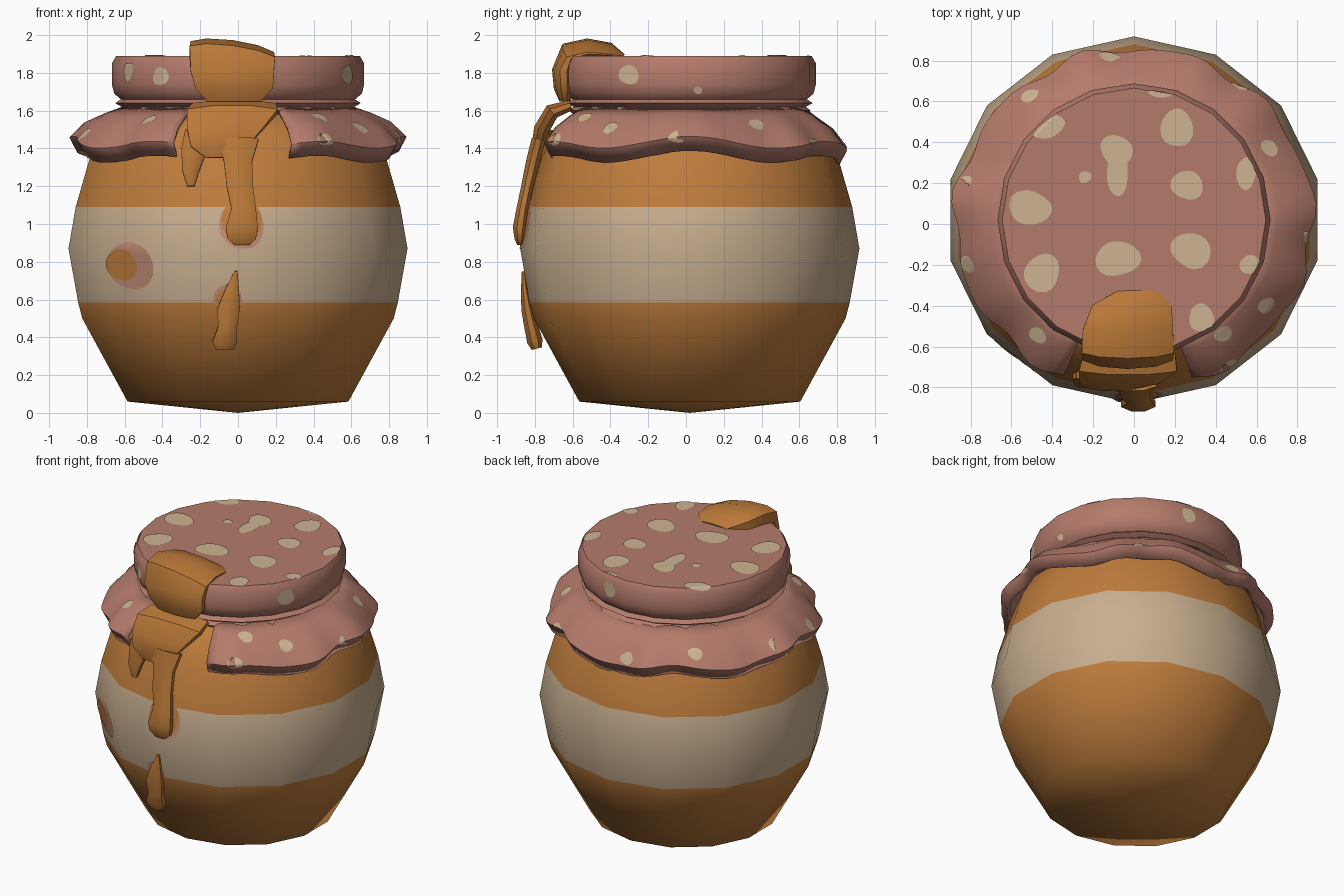
import bpy, bmesh, math
from math import sin, cos, pi, radians
from mathutils import Vector

cube = bpy.data.objects.get("Cube")
if cube:
    bpy.data.objects.remove(cube)


def material(name, *rgb):
    lin = [((c / 255 + 0.055) / 1.055) ** 2.4 for c in rgb] + [1]
    m = bpy.data.materials.new(name)
    m.use_nodes = True
    m.diffuse_color = lin
    bsdf = m.node_tree.nodes["Principled BSDF"]
    bsdf.inputs["Base Color"].default_value = lin
    bsdf.inputs["Roughness"].default_value = 0.8
    return m


amber = material("amber glaze", 190, 124, 60)
cream = material("cream band", 200, 174, 143)
cloth = material("dusty pink cloth", 180, 123, 107)
dot = material("cloth dot cream", 205, 180, 147)
honey = material("honey", 187, 121, 56)
stain = material("pink stain", 192, 138, 115)


def finish(name, bm, mats, angle=35):
    bmesh.ops.recalc_face_normals(bm, faces=bm.faces)
    me = bpy.data.meshes.new(name)
    bm.to_mesh(me)
    bm.free()
    for m in mats:
        me.materials.append(m)
    ob = bpy.data.objects.new(name, me)
    bpy.context.collection.objects.link(ob)
    bpy.ops.object.select_all(action='DESELECT')
    ob.select_set(True)
    bpy.context.view_layer.objects.active = ob
    bpy.ops.object.shade_smooth_by_angle(angle=radians(angle))
    return ob


def bridge(bm, rings, closed=True):
    for a, b in zip(rings, rings[1:]):
        n = len(a)
        for i in range(n if closed else n - 1):
            j = (i + 1) % n
            bm.faces.new((a[i], a[j], b[j], b[i]))


def lathe(name, profile, sides, mats, angle, rule=None, sx=1.0, cy=0.02):
    """Turned solid; rings of radius r at height z, capped by points."""
    bm = bmesh.new()
    rings = [[bm.verts.new((sx * r * cos(pi / 2 + 2 * pi * i / sides),
                            cy + r * sin(pi / 2 + 2 * pi * i / sides), z))
              for i in range(sides)] for r, z in profile[1:-1]]
    bridge(bm, rings)
    for ring, (r, z) in ((rings[0], profile[0]), (rings[-1], profile[-1])):
        tip = bm.verts.new((0, cy, z))
        for i in range(sides):
            bm.faces.new((ring[i], ring[(i + 1) % sides], tip))
    if rule:
        for f in bm.faces:
            f.material_index = rule(f.calc_center_median())
    return finish(name, bm, mats, angle)


def loft(name, stations, mat, sides=8):
    """Flattened tube along stations of (x, y, z, half width, half depth)."""
    bm = bmesh.new()
    pts = [Vector(s[:3]) for s in stations]
    rings = []
    for k, (x, y, z, w, d) in enumerate(stations):
        t = pts[min(k + 1, len(pts) - 1)] - pts[max(k - 1, 0)]
        nrm = Vector((0, t.z, -t.y)).normalized()
        ring = []
        for i in range(sides):
            a = 2 * pi * (i + 0.5) / sides
            ring.append(bm.verts.new(pts[k] + Vector((w * cos(a) * 1.08, 0, 0)) + nrm * d * sin(a)))
        rings.append(ring)
    bridge(bm, rings)
    bm.faces.new(rings[0])
    bm.faces.new(rings[-1])
    return finish(name, bm, [mat], 40)


def patch(name, loc, normal, rx, ry, mat, target, lift=0.004, wobble=0.08, seed=0.0):
    """Thin painted spot wrapped onto a surface."""
    bm = bmesh.new()
    n = Vector(normal).normalized()
    u = Vector((1, 0, 0)) if n.z > 0.95 else Vector((0, 0, 1)).cross(n).normalized()
    v = n.cross(u)
    c = Vector(loc)
    rings = []
    for k in range(1, 6):
        ring = []
        for i in range(18):
            a = 2 * pi * i / 18
            s = k / 5 * (1 + wobble * (sin(2 * a + seed) + 0.6 * sin(3 * a + 2 * seed)))
            ring.append(bm.verts.new(c + u * rx * s * cos(a) + v * ry * s * sin(a)))
        rings.append(ring)
    bridge(bm, rings)
    bm.faces.new(rings[0])
    ob = finish(name, bm, [mat])
    wrap = ob.modifiers.new("wrap", 'SHRINKWRAP')
    wrap.target = target
    wrap.wrap_method = 'NEAREST_SURFACEPOINT'
    wrap.wrap_mode = 'ABOVE_SURFACE'
    wrap.offset = lift


# Jar: faceted turned pot with a cream band
jar = lathe("jar_body",
            [(0, 0), (0.585, 0.06), (0.825, 0.5), (0.847, 0.585), (0.898, 0.87), (0.86, 1.09),
             (0.785, 1.35), (0.70, 1.5), (0.6, 1.6), (0, 1.6)],
            14, [amber, cream], 60, lambda c: int(0.585 < c.z < 1.09), sx=1.025)

# Cloth cap with gathered neck
lid = lathe("cloth_cap",
            [(0, 1.57), (0.6, 1.57), (0.64, 1.6), (0.615, 1.62), (0.65, 1.64), (0.62, 1.66),
             (0.655, 1.69), (0.668, 1.74), (0.668, 1.85), (0.645, 1.89), (0, 1.89)], 20, [cloth], 50)

# Ruffled skirt with a tucked hem, open at the front behind the honey
bm = bmesh.new()
rows = []
start, end, steps = radians(-90 + 20), radians(270 - 24), 84
for r, z, amp in ((0.61, 1.61, 0), (0.69, 1.56, 0.012), (0.78, 1.495, 0.025),
                  (0.845, 1.41, 0.035), (0.805, 1.34, 0.035)):
    row = []
    for i in range(steps + 1):
        a = start + (end - start) * i / steps
        wave = sin(11 * a) + 0.5 * sin(17 * a + 1)
        side = abs(cos(a)) ** 4 * amp
        rr = r + amp * 0.5 * wave + side * 0.6
        row.append(bm.verts.new((rr * cos(a), 0.02 + rr * sin(a) * 0.98,
                                 z + side * 0.8 + amp * 0.7 * cos(6 * a))))
    rows.append(row)
bridge(bm, rows, closed=False)
ruffle = finish("cloth_ruffle", bm, [cloth], 50)
thick = ruffle.modifiers.new("thickness", 'SOLIDIFY')
thick.thickness = 0.022
thick.offset = 0

# Dots on top of the cap: x, y, radii
top_dots = [(-.43, .48, .09, .06), (.21, .47, .075, .1), (-.085, .36, .08, .075), (-.08, .26, .055, .12),
            (-.24, .23, .03, .03), (.26, .19, .075, .075), (-.51, .08, .11, .08), (-.45, -.24, .09, .09),
            (-.08, -.17, .105, .09), (.28, -.13, .095, .09), (.33, -.46, .065, .065),
            (.55, .25, .05, .08), (.57, -.2, .05, .05), (.13, .64, .06, .02)]
for k, (x, y, rx, ry) in enumerate(top_dots):
    patch(f"cap_top_dot_{k}", (x, y, 1.9), (0, 0, 1), rx, ry, dot, lid, seed=k * 1.7)

# Dots round the cap side: angle in degrees, height, radius
for k, (deg, z, r) in enumerate([(-151, 1.81, .055), (-128, 1.78, .055), (-29, 1.79, .055),
                                 (4, 1.7, .022), (80, 1.8, .05)]):
    d = Vector((cos(radians(deg)), sin(radians(deg)), 0))
    patch(f"cap_side_dot_{k}", d * 0.69 + Vector((0, .02, z)), d, r, r, dot, lid, seed=k)

# Dots on the ruffle
for k, (deg, r, z) in enumerate([(-165, .83, 1.48), (-130, .72, 1.56), (-57, .83, 1.44), (-52, .69, 1.57),
                                 (-33, .76, 1.52), (-5, .84, 1.45), (28, .74, 1.54), (52, .84, 1.43),
                                 (98, .82, 1.46), (130, .78, 1.51), (168, .82, 1.48)]):
    d = Vector((cos(radians(deg)), sin(radians(deg)), 0))
    patch(f"ruffle_dot_{k}", d * (r + .02) + Vector((0, .02, z)), d + Vector((0, 0, .8)),
          .045, .045, dot, ruffle, seed=k)

# Stains on the jar: rim, with an amber core shifted sideways and up
for name, x, y, z, rx, rz, dx, dz, grow in (("left", -.585, -.66, .775, .15, .135, -.04, .005, .66),
                                            ("drip", .02, -.88, 1.01, .125, .15, 0, .022, .9),
                                            ("lower", -.055, -.87, .595, .085, .085, 0, -.015, .88)):
    out = (x, y, 0)
    patch(f"{name}_stain_rim", (x, y, z), out, rx, rz, stain, jar, 0.003, 0.04, seed=2)
    patch(f"{name}_stain_core", (x + dx, y - dx, z + dz), out, rx * grow, rz * grow, amber, jar,
          0.007, 0.04, seed=2)

# Honey blob over the rim of the cap, higher on one side
blob = loft("honey_blob",
            [(.02, -.33, 1.885, .1, .015), (-.01, -.4, 1.905, .19, .04), (-.03, -.52, 1.915, .215, .05),
             (-.03, -.62, 1.89, .22, .06), (-.03, -.65, 1.81, .215, .06), (-.02, -.645, 1.72, .2, .055),
             (-.02, -.64, 1.65, .14, .03)], honey, 10)
for v in blob.data.vertices:
    if v.co.z > 1.9:
        v.co.z += 0.005 - 0.13 * v.co.x

# Honey sheet on the shoulder, side dribble, long drip and separate lower drip
loft("honey_shoulder",
     [(-.02, -.61, 1.63, .22, .03), (-.03, -.71, 1.595, .24, .045), (-.07, -.765, 1.5, .2, .045),
      (-.1, -.785, 1.41, .15, .035), (-.09, -.79, 1.35, .08, .02)], honey)
loft("honey_side_dribble",
     [(-.2, -.74, 1.5, .08, .04), (-.23, -.745, 1.4, .07, .04), (-.25, -.77, 1.28, .045, .035),
      (-.25, -.78, 1.2, .02, .015)], honey)
loft("honey_long_drip",
     [(.0, -.78, 1.45, .11, .04), (.0, -.81, 1.33, .075, .04), (.01, -.84, 1.2, .07, .035),
      (.03, -.865, 1.08, .065, .035), (.02, -.88, .98, .085, .04), (.02, -.88, .92, .075, .03),
      (.02, -.88, .89, .04, .015)], honey)
loft("honey_lower_drip",
     [(-.01, -.86, .75, .008, .01), (-.03, -.855, .66, .035, .02), (-.05, -.84, .55, .06, .035),
      (-.055, -.82, .46, .05, .04), (-.07, -.8, .38, .065, .045), (-.07, -.79, .34, .05, .03)], honey)
